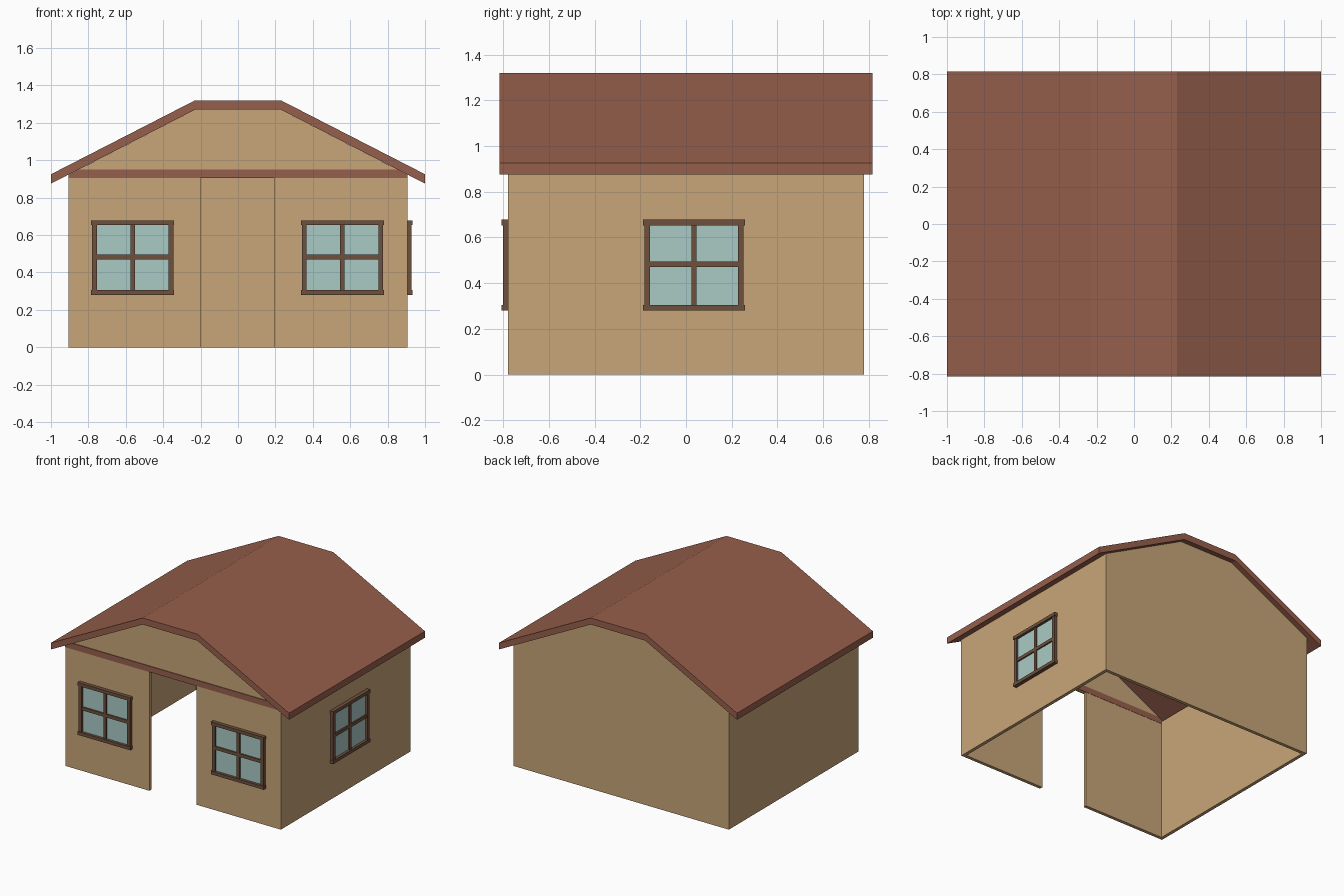
import bpy, bmesh
from mathutils import Matrix
from math import pi

if "Cube" in bpy.data.objects:
    bpy.data.objects.remove(bpy.data.objects["Cube"])


def material(name, rgb):
    m = bpy.data.materials.new(name)
    m.diffuse_color = (*rgb, 1)
    m.use_nodes = True
    m.node_tree.nodes["Principled BSDF"].inputs["Base Color"].default_value = m.diffuse_color
    return m


TAN = material("wall_tan", (0.58, 0.38, 0.19))
RED = material("roof_brown_red", (0.305, 0.115, 0.072))
WOOD = material("frame_brown", (0.156, 0.082, 0.047))
GLASS = material("pale_glass", (0.40, 0.59, 0.56))


def finish(name, bm, mat):
    bmesh.ops.recalc_face_normals(bm, faces=bm.faces)
    me = bpy.data.meshes.new(name)
    bm.to_mesh(me)
    bm.free()
    me.materials.append(mat)
    ob = bpy.data.objects.new(name, me)
    bpy.context.collection.objects.link(ob)
    return ob


def extrude_profile(name, points, y0, y1, mat):
    """Closed (x, z) outline pushed from y0 to y1."""
    bm = bmesh.new()
    face = bm.faces.new([bm.verts.new((x, y0, z)) for x, z in points])
    new = bmesh.ops.extrude_face_region(bm, geom=[face], use_keep_orig=True)["geom"]
    bmesh.ops.translate(bm, vec=(0, y1 - y0, 0),
                        verts=[v for v in new if isinstance(v, bmesh.types.BMVert)])
    return finish(name, bm, mat)


def boxes(name, spans, mat):
    """One object from boxes given as (x0, x1, y0, y1, z0, z1)."""
    bm = bmesh.new()
    for x0, x1, y0, y1, z0, z1 in spans:
        mtx = (Matrix.Translation(((x0 + x1) / 2, (y0 + y1) / 2, (z0 + z1) / 2))
               @ Matrix.Diagonal((x1 - x0, y1 - y0, z1 - z0, 1)))
        bmesh.ops.create_cube(bm, size=1, matrix=mtx)
    return finish(name, bm, mat)


W, D, T = 0.905, 0.778, 0.025     # half width, half depth, wall thickness
EAVE = 0.923                      # wall height under the roof
BAND0, BAND1 = 0.905, 0.95        # front trim band

# Roof: flat-topped gable slab
top = [(-1, 0.925), (-0.23, 1.32), (0.23, 1.32), (1, 0.925)]
extrude_profile("roof", top + [(x, z - 0.05) for x, z in reversed(top)],
                -0.816, 0.816, RED)

# Gabled end walls, the front one with a door opening
gable = [(W, EAVE), (0.23, 1.27), (-0.23, 1.27), (-W, EAVE)]
door = [(-0.2, 0), (-0.2, BAND0), (0.195, BAND0), (0.195, 0)]
extrude_profile("back_wall", [(-W, 0), (W, 0)] + gable, D - T, D, TAN)
extrude_profile("front_wall", [(-W, 0)] + door + [(W, 0)] + gable, -D, T - D, TAN)

# Side walls
for name, s in (("left_wall", -1), ("right_wall", 1)):
    xs = sorted((s * W, s * (W - T)))
    boxes(name, [(*xs, T - D, D - T, 0, EAVE)], TAN)

# Trim band across the front under the gable
extrude_profile("front_trim_band",
                [(-W, BAND0), (W, BAND0), (W, EAVE), (0.853, BAND1),
                 (-0.853, BAND1), (-W, EAVE)], -D - 0.005, T - D + 0.002, RED)


def window(name, mtx):
    """Four-pane window facing -y with its back on y = 0."""
    z0, z1, b = 0.28, 0.678, 0.025
    frame = boxes(name + "_frame", [
        (-0.222, 0.222, -0.028, 0, z0, z0 + b),            # sill
        (-0.222, 0.222, -0.028, 0, z1 - b, z1),            # header
        (-0.217, -0.192, -0.023, 0, z0 + b, z1 - b),       # stiles
        (0.192, 0.217, -0.023, 0, z0 + b, z1 - b),
        (-0.012, 0.012, -0.018, 0, z0 + b, z1 - b),        # glazing bars
        (-0.192, -0.012, -0.018, 0, 0.47, 0.495),
        (0.012, 0.192, -0.018, 0, 0.47, 0.495)], WOOD)
    glass = boxes(name + "_glass",
                  [(-0.195, 0.195, -0.008, 0, z0 + 0.02, z1 - 0.02)], GLASS)
    frame.matrix_world = glass.matrix_world = mtx


# Two windows in front, one on the right side
for name, x in (("front_left_window", -0.563), ("front_right_window", 0.558)):
    window(name, Matrix.Translation((x, -D, 0)))
window("side_window", Matrix.Translation((W, 0.035, 0)) @ Matrix.Rotation(pi / 2, 4, 'Z'))
